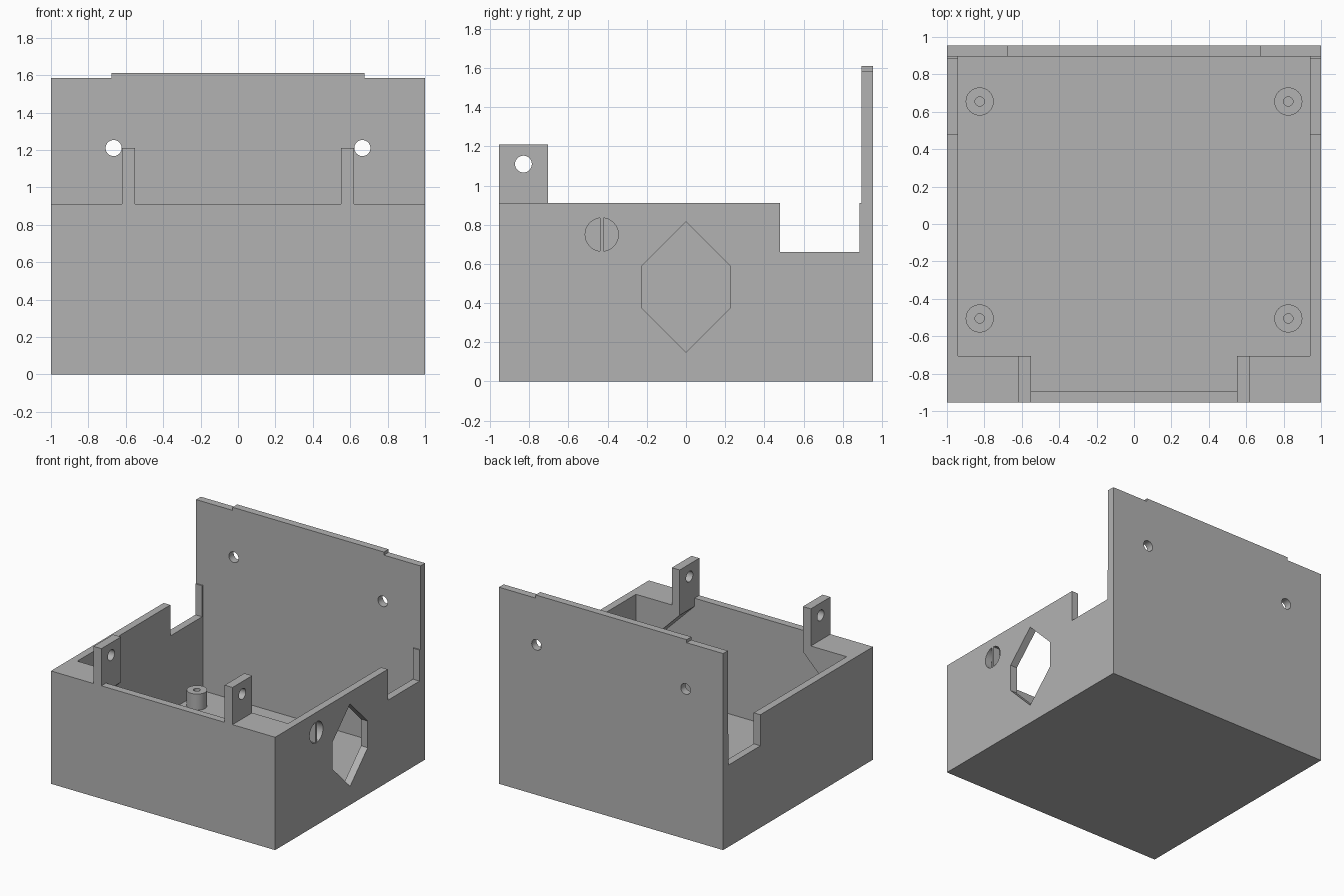
import bpy, bmesh, math
from mathutils import Vector

cube = bpy.data.objects.get("Cube")
if cube:
    bpy.data.objects.remove(cube, do_unlink=True)

GREY = (0.45, 0.45, 0.45, 1)
mat = bpy.data.materials.new("plain_grey")
mat.use_nodes = True
mat.diffuse_color = GREY
mat.node_tree.nodes["Principled BSDF"].inputs["Base Color"].default_value = GREY

# Overall sizes
HALF_X, HALF_Y, RIM, TOP, WALL = 1.0, 0.955, 0.91, 1.61, 0.06
IN_X, IN_Y = HALF_X - WALL, HALF_Y - WALL


def prism(name, outline, axis, start, end):
    """Extrude a 2D outline along one axis."""
    def place(u, v, w):
        return Vector({"x": (w, u, v), "y": (u, w, v), "z": (u, v, w)}[axis])
    bm = bmesh.new()
    face = bm.faces.new([bm.verts.new(place(u, v, start)) for u, v in outline])
    new = bmesh.ops.extrude_face_region(bm, geom=[face])["geom"]
    verts = [g for g in new if isinstance(g, bmesh.types.BMVert)]
    bmesh.ops.translate(bm, verts=verts, vec=place(0, 0, end - start))
    bmesh.ops.recalc_face_normals(bm, faces=bm.faces)
    mesh = bpy.data.meshes.new(name)
    bm.to_mesh(mesh)
    bm.free()
    mesh.materials.append(mat)
    obj = bpy.data.objects.new(name, mesh)
    bpy.context.collection.objects.link(obj)
    return obj


def box(name, x, y, z):
    return prism(name, [(x[0], y[0]), (x[1], y[0]), (x[1], y[1]), (x[0], y[1])], "z", *z)


def rod(name, u, v, radius, axis, start, end, sides=32):
    ring = [2 * math.pi * i / sides for i in range(sides)]
    outline = [(u + radius * math.cos(a), v + radius * math.sin(a)) for a in ring]
    return prism(name, outline, axis, start, end)


def combine(target, other, operation):
    """Apply an exact boolean and drop the helper."""
    other.hide_render = True
    mod = target.modifiers.new("cut", "BOOLEAN")
    mod.operation, mod.solver, mod.object = operation, "EXACT", other
    bpy.context.view_layer.objects.active = target
    bpy.ops.object.modifier_apply(modifier=mod.name)
    bpy.data.objects.remove(other, do_unlink=True)


def cut(target, other):
    combine(target, other, "DIFFERENCE")


# Open box with a tall back wall and notched sides
case = box("enclosure_case", (-HALF_X, HALF_X), (-HALF_Y, HALF_Y), (0, TOP))
cut(case, box("cavity", (-IN_X, IN_X), (-IN_Y, IN_Y), (WALL, 2)))
side_cut = [(-1.1, RIM), (0.48, RIM), (0.48, 0.66), (0.885, 0.66),
            (0.885, RIM), (IN_Y, RIM), (IN_Y, 2), (-1.1, 2)]
cut(case, prism("rim_cutter", side_cut, "x", -1.1, 1.1))

for s in (-1, 1):
    # Back wall shoulder and screw hole
    cut(case, box("shoulder_cutter", sorted((s * 0.675, s * 1.1)), (0.8, 1.1), (1.585, 2)))
    cut(case, rod("back_hole", s * 0.665, 1.21, 0.043, "y", 0.8, 1.1))

    # Front corner bracket: upright tab over a sloped gusset
    bracket = [(0.55, 1.21), (0.62, 1.21), (0.62, RIM), (0.97, RIM), (0.97, 0.425), (0.55, 0.845)]
    tab = prism("corner_bracket", [(s * x, z) for x, z in bracket], "y", -HALF_Y, -0.705)
    cut(tab, rod("tab_hole", -0.83, 1.11, 0.043, "x", s * 0.5, s * 0.7))
    combine(case, tab, "UNION")

    # Hollow standoffs on the floor
    for y in (-0.505, 0.655):
        combine(case, rod("standoff", s * 0.825, y, 0.075, "z", 0.03, 0.19), "UNION")
        cut(case, rod("standoff_hole", s * 0.825, y, 0.025, "z", 0.07, 0.3))

# Openings in the left wall
hexagon = [(0, 0.815), (0.225, 0.59), (0.225, 0.375), (0, 0.15), (-0.225, 0.375), (-0.225, 0.59)]
cut(case, prism("hexagon_cutter", hexagon, "x", 0.9, 1.1))
cut(case, rod("round_cutter", -0.43, 0.75, 0.085, "x", 0.9, 1.1))

# Bar across the round opening
box("round_hole_bar", (IN_X, HALF_X), (-0.438, -0.422), (0.666, 0.834))

# Smooth the round holes, keep the edges sharp
bpy.ops.object.select_all(action="DESELECT")
case.select_set(True)
bpy.context.view_layer.objects.active = case
bpy.ops.object.shade_smooth_by_angle(angle=math.radians(30))
